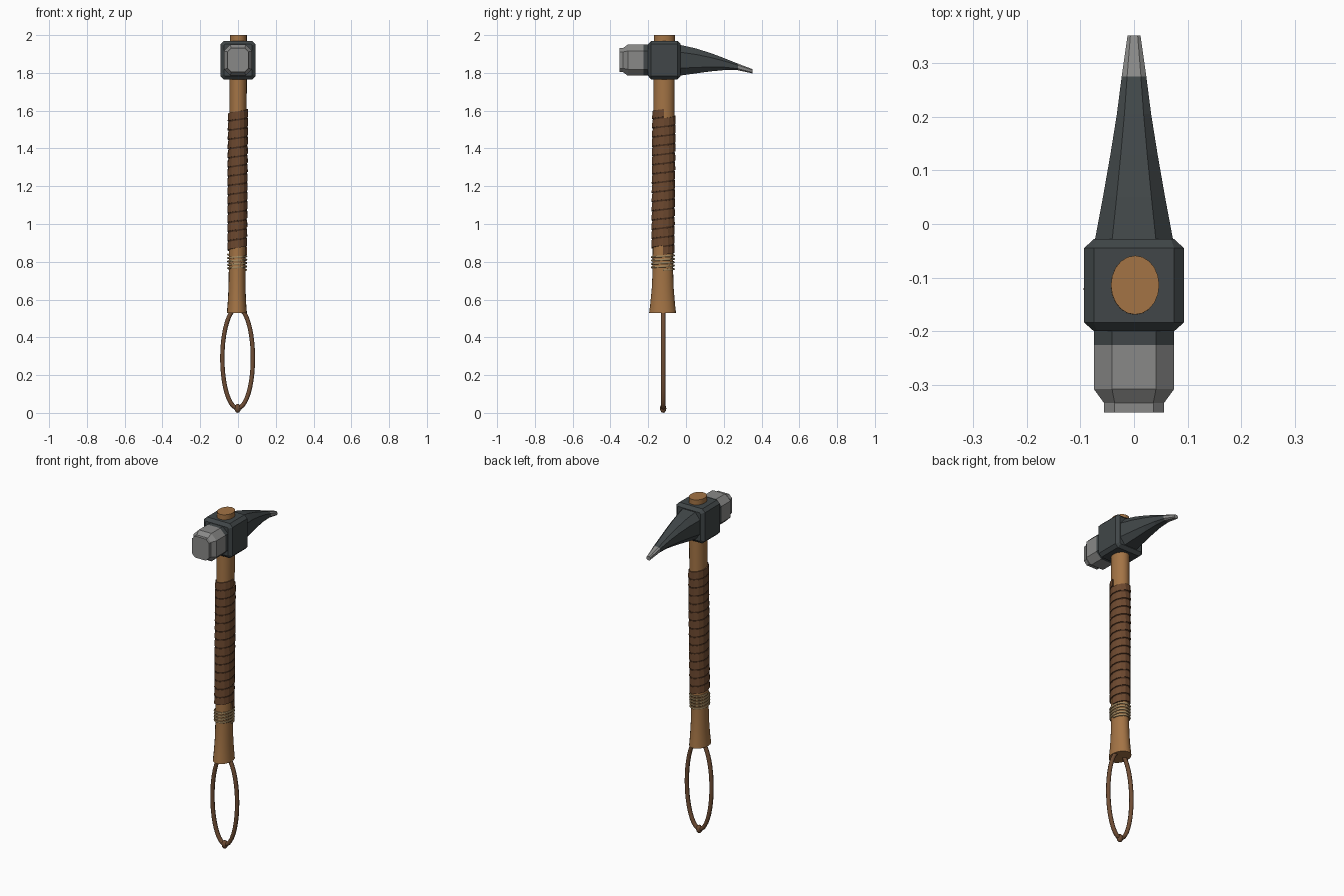
import bpy, bmesh, math
from mathutils import Vector

if "Cube" in bpy.data.objects:
    bpy.data.objects.remove(bpy.data.objects["Cube"], do_unlink=True)


def material(name, r, g, b):
    m = bpy.data.materials.new(name)
    m.use_nodes = True
    m.diffuse_color = (r, g, b, 1)
    m.node_tree.nodes["Principled BSDF"].inputs["Base Color"].default_value = (r, g, b, 1)
    return m


WOOD = material("warm wood", 0.37, 0.175, 0.06)
IRON = material("dark iron", 0.052, 0.062, 0.065)
STEEL = material("worn steel", 0.25, 0.25, 0.245)
LEATHER = material("brown leather", 0.15, 0.065, 0.028)
SEAM = material("dark seam", 0.06, 0.026, 0.012)
CORD = material("loop cord", 0.16, 0.075, 0.035)
TWINE = material("tan twine", 0.36, 0.25, 0.12)


def skin(name, rings, mats, closed=False, smooth=None, rule=None):
    """Join a list of equal-sized rings into a solid, capped or closed on itself."""
    bm = bmesh.new()
    loops = [[bm.verts.new(p) for p in ring] for ring in rings]
    n = len(loops[0])
    pairs = list(zip(loops, loops[1:]))
    if closed:
        pairs.append((loops[-1], loops[0]))
    else:
        bm.faces.new(loops[0])
        bm.faces.new(loops[-1])
    for a, b in pairs:
        for i in range(n):
            j = (i + 1) % n
            bm.faces.new((a[i], a[j], b[j], b[i]))
    bmesh.ops.recalc_face_normals(bm, faces=bm.faces[:])
    if rule:
        for f in bm.faces:
            f.material_index = rule(f.calc_center_median())
    mesh = bpy.data.meshes.new(name)
    bm.to_mesh(mesh)
    bm.free()
    ob = bpy.data.objects.new(name, mesh)
    bpy.context.collection.objects.link(ob)
    for m in mats:
        mesh.materials.append(m)
    if smooth:
        bpy.ops.object.select_all(action='DESELECT')
        ob.select_set(True)
        bpy.context.view_layer.objects.active = ob
        bpy.ops.object.shade_smooth_by_angle(angle=math.radians(smooth))
    return ob


# Handle: oval sections along a slightly leaning axis
PROFILE = [(0.53, 0.053, 0.071), (0.58, 0.049, 0.065), (0.66, 0.045, 0.058),
           (0.76, 0.044, 0.054), (0.9, 0.045, 0.055), (1.3, 0.046, 0.056),
           (1.7, 0.046, 0.056), (2.0, 0.045, 0.055)]


def axis(z):
    t = (z - 0.53) / 1.47
    return Vector((-0.006 + 0.008 * t, -0.124 + 0.01 * t, z))


def radii(z):
    for (z0, a0, b0), (z1, a1, b1) in zip(PROFILE, PROFILE[1:]):
        if z <= z1:
            t = max(0, (z - z0) / (z1 - z0))
            return a0 + (a1 - a0) * t, b0 + (b1 - b0) * t
    return PROFILE[-1][1:]


def on_handle(angle, z, out):
    a, b = radii(z)
    return axis(z) + Vector(((a + out) * math.cos(angle), (b + out) * math.sin(angle), 0))


def turn(i, n):
    return 2 * math.pi * i / n


skin("handle", [[on_handle(turn(i, 20), z, 0) for i in range(20)] for z, a, b in PROFILE],
     [WOOD], smooth=40)


# Spiral wraps: a small cross-section (outward, up) swept around the handle
def spiral(name, section, z0, pitch, turns, steps, mat, start=0.0, smooth=None):
    rings = []
    for k in range(int(turns * steps) + 1):
        z = z0 + pitch * k / steps
        rings.append([on_handle(start + turn(k, steps), z + up, out) for out, up in section])
    skin(name, rings, [mat], smooth=smooth)


PITCH = 0.0488
spiral("grip_wrap", [(-0.004, 0), (0.008, 0), (0.0065, 0.040), (-0.004, 0.040)],
       0.837, PITCH, 15, 14, LEATHER)
spiral("grip_seam", [(-0.004, 0.038), (0.004, 0.038), (0.004, PITCH + 0.002),
                     (-0.004, PITCH + 0.002)], 0.837, PITCH, 14, 14, SEAM)
R = 0.0055
spiral("twine_binding", [(0.004 + R * math.cos(turn(i, 6)), R * math.sin(turn(i, 6)))
                         for i in range(6)],
       0.757, 0.018, 4.5, 16, TWINE, smooth=60)


# Hammer head: octagonal sections stacked along y
def octagon(y, half_x, low, high, cut_x, cut_z):
    xs, x = half_x, half_x - cut_x
    quarter = [(xs, low + cut_z), (xs, high - cut_z), (x, high), (-x, high),
               (-xs, high - cut_z), (-xs, low + cut_z), (-x, low), (x, low)]
    return [(px, y, pz) for px, pz in quarter]


LOW, HIGH, C = 1.765, 1.97, 0.018
skin("head_block", [octagon(-0.2, 0.075, LOW + C, HIGH - C, 0.006, 0.006),
                    octagon(-0.184, 0.093, LOW, HIGH, C, C),
                    octagon(-0.045, 0.093, LOW, HIGH, C, C),
                    octagon(-0.028, 0.075, LOW + C, HIGH - C, 0.006, 0.006)], [IRON])

skin("striking_face", [octagon(-0.195, 0.075, 1.785, 1.95, 0.034, 0.034),
                       octagon(-0.226, 0.075, 1.785, 1.95, 0.034, 0.034),
                       octagon(-0.308, 0.075, 1.785, 1.95, 0.034, 0.034),
                       octagon(-0.334, 0.056, 1.804, 1.931, 0.02, 0.02),
                       octagon(-0.352, 0.056, 1.804, 1.931, 0.02, 0.02)],
     [IRON, STEEL], rule=lambda c: 1 if c.y < -0.226 else 0)

# Pick: curved taper with a bare steel tip
PICK = [(-0.03, 0.073, 1.786, 1.948), (0.05, 0.058, 1.797, 1.930),
        (0.13, 0.044, 1.808, 1.905), (0.205, 0.032, 1.815, 1.877),
        (0.275, 0.023, 1.814, 1.849), (0.352, 0.012, 1.797, 1.820)]
skin("pick", [octagon(y, x, lo, hi, x * 0.44, (hi - lo) * 0.24) for y, x, lo, hi in PICK],
     [IRON, STEEL], rule=lambda c: 1 if c.y > 0.275 else 0)

# Wrist loop: a tube swept around a tall ellipse
rings = []
for k in range(40):
    t = turn(k, 40)
    centre = Vector((-0.002 + 0.081 * math.cos(t), -0.121, 0.29 + 0.265 * math.sin(t)))
    side = Vector((0.265 * math.cos(t), 0, 0.081 * math.sin(t))).normalized()
    rings.append([centre + 0.0115 * math.cos(turn(i, 8)) * side
                  + Vector((0, 0.0125 * math.sin(turn(i, 8)), 0)) for i in range(8)])
skin("wrist_loop", rings, [CORD], closed=True, smooth=60)

# Knot at the bottom of the loop
bpy.ops.mesh.primitive_uv_sphere_add(segments=10, ring_count=6, radius=1,
                                     location=(-0.002, -0.121, 0.024))
knot = bpy.context.object
knot.name = "loop_knot"
knot.scale = (0.018, 0.017, 0.024)
knot.data.materials.append(CORD)
bpy.ops.object.shade_smooth_by_angle(angle=math.radians(60))
